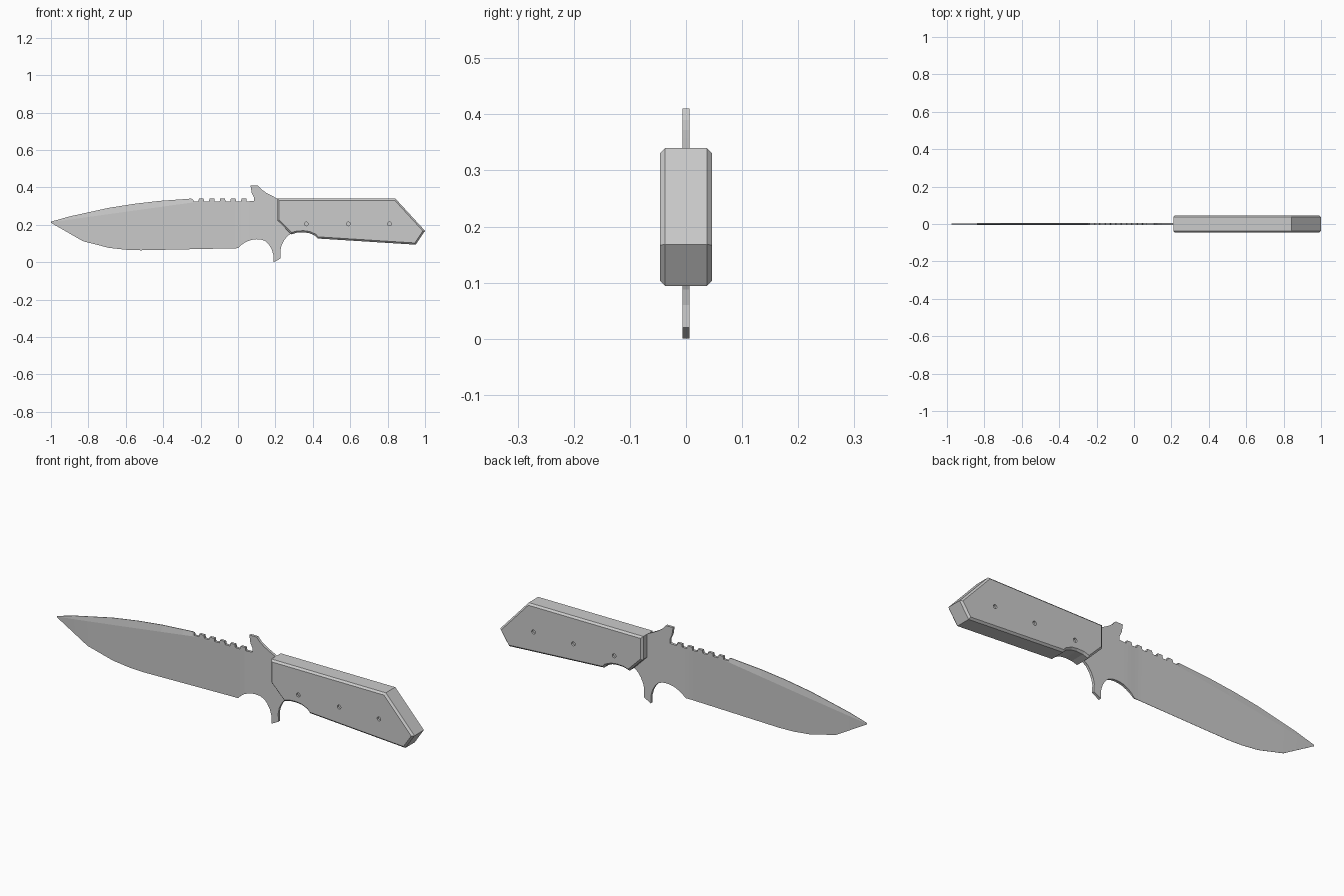
import bpy, bmesh, math

if "Cube" in bpy.data.objects:
    bpy.data.objects.remove(bpy.data.objects["Cube"])


def make_object(name, bm):
    bmesh.ops.recalc_face_normals(bm, faces=bm.faces)
    mesh = bpy.data.meshes.new(name)
    bm.to_mesh(mesh)
    bm.free()
    ob = bpy.data.objects.new(name, mesh)
    bpy.context.collection.objects.link(ob)
    return ob


def lerp_points(points, x):
    """Piecewise linear value at x."""
    for (x0, v0), (x1, v1) in zip(points, points[1:]):
        if x <= x1:
            return v0 + (v1 - v0) * max(0, (x - x0) / (x1 - x0))
    return points[-1][1]


# Blade curves along x: cutting edge, bevel ridge, spine and half thicknesses
EDGE = [(-1, .211), (-.83, .113), (-.69, .077), (-.6, .067), (-.52, .064),
        (0, .075), (.02, .094), (.04, .107), (.06, .116)]
RIDGE = [(-1, .214), (-.24, .32), (.06, .322)]
SPINE = [(-1, .217), (-.9, .245), (-.69, .291), (-.55, .313), (-.42, .328),
         (-.24, .341), (.06, .341)]
EDGE_T = [(-1, .0004), (-.04, .0006), (-.02, .0012), (0, .0025), (.02, .0045),
          (.04, .006), (.06, .0065)]
RIDGE_T = [(-1, .0008), (-.85, .004), (-.6, .006), (-.24, .0065), (.06, .0065)]
SPINE_T = [(-1, .0005), (-.85, .0012), (-.25, .0018), (-.235, .0065), (.06, .0065)]

# Stations, with five thumb notches plus one running up to the guard
stations = {x: 0 for x, _ in EDGE + SPINE}
stations.update({-.76: 0, -.3: 0, -.25: 0, -.04: 0, -.02: 0})
notches = [(-.225 + .057 * i, .013) for i in range(6)]
NOTCH = [(-1, 0)]
for c, w in notches:
    end = c + w if c < .05 else .08
    NOTCH += [(c - w - .003, 0), (c - w, .015), (end, .015), (end + .003, 0)]
stations.update({x: 0 for x, _ in NOTCH if -.24 < x < .06})
xs = sorted(stations)

bm = bmesh.new()
rings = []
for x in xs:
    cut = lerp_points(NOTCH, x)
    col = [(lerp_points(EDGE, x), lerp_points(EDGE_T, x)),
           (lerp_points(RIDGE, x), lerp_points(RIDGE_T, x)),
           (lerp_points(SPINE, x) - cut, lerp_points(SPINE_T, x))]
    loop = [(-t, z) for z, t in col] + [(t, z) for z, t in reversed(col)]
    rings.append([bm.verts.new((x, y, z)) for y, z in loop])
for a, b in zip(rings, rings[1:]):
    for i in range(6):
        j = (i + 1) % 6
        bm.faces.new((a[i], a[j], b[j], b[i]))
bm.faces.new(rings[0])

# Guard, with upper and lower quillon and a short hidden tang
GUARD = [(.085, .328), (.085, .347), (.073, .372), (.067, .41), (.107, .41),
         (.125, .39), (.15, .372), (.178, .357), (.215, .338), (.3, .32),
         (.3, .2), (.285, .155), (.262, .138), (.245, .115), (.232, .088),
         (.226, .06), (.228, .02), (.19, 0), (.19, .035), (.18, .07),
         (.165, .095), (.148, .112), (.125, .121), (.1, .123), (.08, .121)]
end = rings[-1]
front = end[:3] + [bm.verts.new((x, -.0065, z)) for x, z in GUARD]
back = end[:2:-1] + [bm.verts.new((x, .0065, z)) for x, z in GUARD]
bm.faces.new(front)
bm.faces.new(back)
n = len(front)
for i in range(2, n):
    j = (i + 1) % n
    bm.faces.new((front[i], front[j], back[j], back[i]))
make_object("blade_and_guard", bm)

# Handle: extruded outline with chamfered rims
HANDLE = [(.21, .34), (.842, .34), (1, .168), (.95, .094), (.425, .127),
          (.41, .143), (.38, .156), (.35, .16), (.315, .158), (.285, .149),
          (.21, .225)]
W, C = .046, .009
bm = bmesh.new()
sides = [[bm.verts.new((x, y, z)) for x, z in HANDLE] for y in (-W, W)]
caps = [bm.faces.new(s) for s in sides]
for i in range(len(HANDLE)):
    j = (i + 1) % len(HANDLE)
    bm.faces.new((sides[0][i], sides[0][j], sides[1][j], sides[1][i]))
rim = {e for f in caps for e in f.edges}
bmesh.ops.recalc_face_normals(bm, faces=bm.faces)
bmesh.ops.bevel(bm, geom=list(rim), offset=C, segments=1, affect='EDGES',
                clamp_overlap=True)
handle = make_object("handle", bm)

# Shallow screw holes on both sides of the handle
for k, x in enumerate((.365, .59, .81)):
    for s in (-1, 1):
        bpy.ops.mesh.primitive_cylinder_add(vertices=16, radius=.01, depth=.02,
                                            location=(x, s * W, .205),
                                            rotation=(math.pi / 2, 0, 0))
        cutter = bpy.context.object
        cutter.name = f"screw_hole_cutter_{k}_{'front' if s < 0 else 'back'}"
        cutter.hide_render = True
        cutter.display_type = 'WIRE'
        mod = handle.modifiers.new("screw_hole", 'BOOLEAN')
        mod.operation, mod.solver, mod.object = 'DIFFERENCE', 'EXACT', cutter
